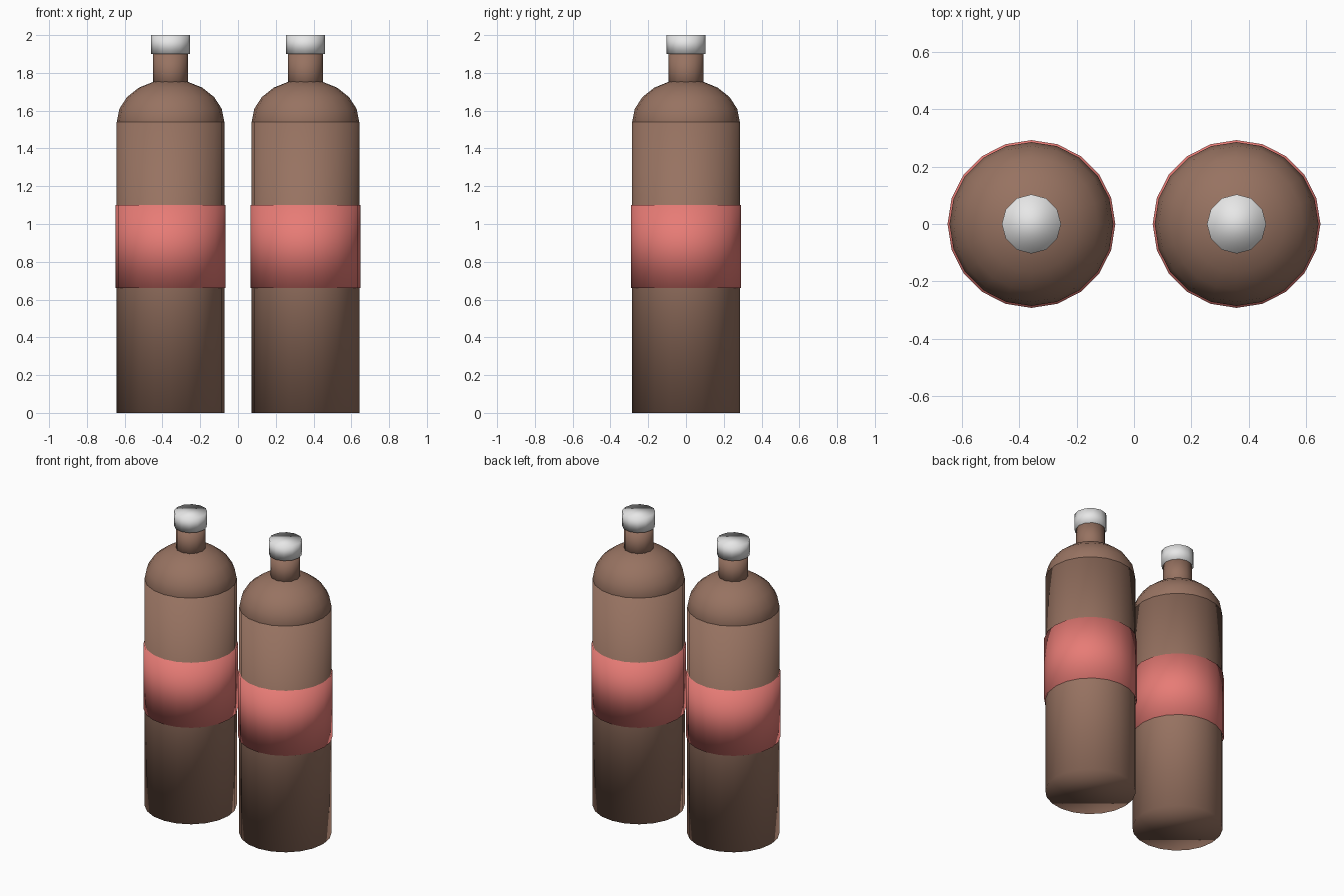
import bpy
import bmesh
from math import radians
from mathutils import Matrix

cube = bpy.data.objects.get("Cube")
if cube:
    bpy.data.objects.remove(cube, do_unlink=True)


def material(name, rgb):
    mat = bpy.data.materials.new(name)
    mat.use_nodes = True
    color = (*rgb, 1.0)
    mat.diffuse_color = color
    mat.node_tree.nodes["Principled BSDF"].inputs["Base Color"].default_value = color
    return mat


BROWN = material("brown glass", (0.31, 0.17, 0.12))
RED = material("red label", (0.8, 0.2, 0.18))
WHITE = material("white cap", (0.8, 0.8, 0.8))


def add_part(name, bm, mat, x):
    for face in bm.faces:
        face.smooth = True
    mesh = bpy.data.meshes.new(name)
    bm.to_mesh(mesh)
    bm.free()
    mesh.materials.append(mat)
    obj = bpy.data.objects.new(name, mesh)
    obj.location.x = x
    bpy.context.collection.objects.link(obj)


def cylinder(name, mat, x, radius, bottom, top, sides):
    # closed drum, softly shaded over its rims
    bm = bmesh.new()
    bmesh.ops.create_cone(bm, cap_ends=True, segments=sides, radius1=radius,
                          radius2=radius, depth=top - bottom,
                          matrix=Matrix.Translation((0, 0, (bottom + top) / 2)))
    add_part(name, bm, mat, x)


def dome(name, mat, x, radius, base, height, sides):
    # flattened sphere whose lower half sits inside the body
    bm = bmesh.new()
    bmesh.ops.create_uvsphere(bm, u_segments=sides, v_segments=sides // 2, radius=1)
    bmesh.ops.transform(bm, verts=bm.verts, matrix=Matrix.Translation((0, 0, base))
                        @ Matrix.Diagonal((radius, radius, height, 1)))
    add_part(name, bm, mat, x)


# two identical bottles side by side
for side, x in (("right", -0.357), ("left", 0.357)):
    cylinder(side + "_bottle_body", BROWN, x, 0.285, 0.0, 1.54, 20)
    dome(side + "_bottle_shoulder", BROWN, x, 0.285, 1.54, 0.225, 20)
    cylinder(side + "_bottle_neck", BROWN, x, 0.092, 1.70, 1.91, 12)
    cylinder(side + "_bottle_label", RED, x, 0.292, 0.66, 1.10, 20)
    cylinder(side + "_bottle_cap", WHITE, x, 0.103, 1.90, 2.0, 12)
